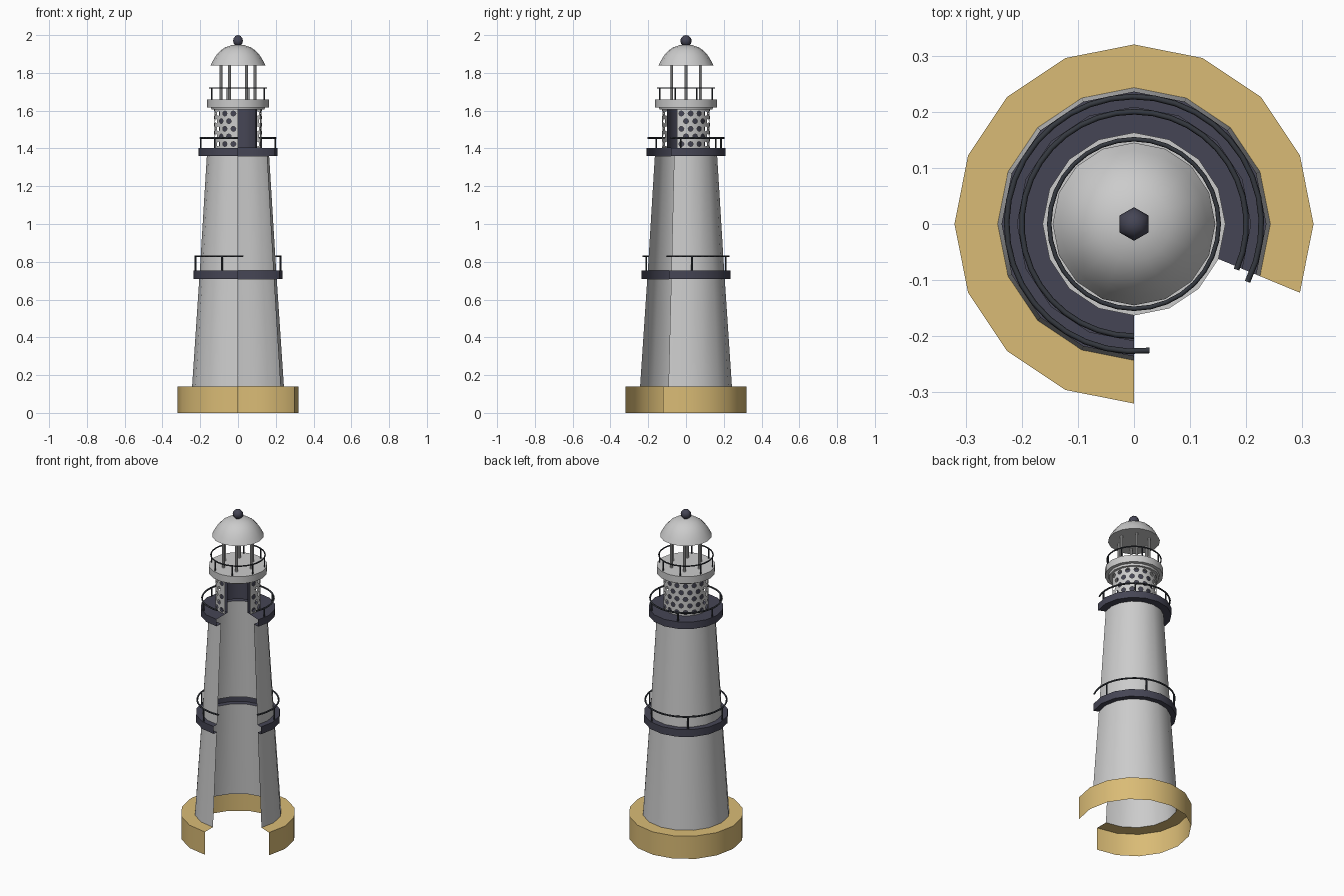
import bpy, bmesh, math

if "Cube" in bpy.data.objects:
    bpy.data.objects.remove(bpy.data.objects["Cube"])

SEG = 16                       # sides of a full turn
STEP = 2 * math.pi / SEG
START = -STEP                  # the wall opening lies between -90 and -22.5 degrees
CUT = 13                       # sides present around the opening


def material(name, rgb):
    m = bpy.data.materials.new(name)
    m.diffuse_color = (*rgb, 1)
    m.use_nodes = True
    m.node_tree.nodes["Principled BSDF"].inputs["Base Color"].default_value = m.diffuse_color
    return m


SAND = material("sand", (0.70, 0.50, 0.18))
DARK = material("slate", (0.06, 0.06, 0.09))
RAIL = material("rail", (0.035, 0.04, 0.05))


def polar(r, a, z):
    return (r * math.cos(a), r * math.sin(a), z)


def finish(bm, name, mat=None):
    bmesh.ops.remove_doubles(bm, verts=bm.verts, dist=1e-5)
    me = bpy.data.meshes.new(name)
    bm.to_mesh(me)
    bm.free()
    ob = bpy.data.objects.new(name, me)
    bpy.context.collection.objects.link(ob)
    if mat:
        me.materials.append(mat)
    bpy.ops.object.select_all(action='DESELECT')
    ob.select_set(True)
    bpy.context.view_layer.objects.active = ob
    bpy.ops.object.shade_smooth_by_angle(angle=math.radians(30))
    return ob


def lathe(name, profile, mat=None, sides=SEG, count=None):
    """Turn a bottom-to-top (radius, z) profile; count < sides leaves an opening."""
    count = count or sides
    bm = bmesh.new()
    step = 2 * math.pi / sides
    rows = [[bm.verts.new(polar(r, START + i * step, z)) for r, z in profile]
            for i in range(count + 1)]
    for a, b in zip(rows, rows[1:]):
        for j in range(len(profile) - 1):
            bm.faces.new((a[j], b[j], b[j + 1], a[j + 1]))
    bmesh.ops.dissolve_degenerate(bm, dist=1e-6, edges=bm.edges)
    return finish(bm, name, mat)


def post(name, r, deg, z0, z1, radius, mat=None, sides=6):
    x, y, _ = polar(r, math.radians(deg), 0)
    bpy.ops.mesh.primitive_cylinder_add(vertices=sides, radius=radius, depth=z1 - z0,
                                        location=(x, y, (z0 + z1) / 2))
    ob = bpy.context.object
    ob.name = name
    if mat:
        ob.data.materials.append(mat)
    bpy.ops.object.shade_smooth_by_angle(angle=math.radians(30))


def rail(name, r, z, a0, a1, radius, closed=False):
    cu = bpy.data.curves.new(name, 'CURVE')
    cu.dimensions = '3D'
    cu.bevel_depth, cu.bevel_resolution = radius, 1
    cu.use_fill_caps = not closed
    n = 32
    sp = cu.splines.new('POLY')
    sp.points.add(n - 1)
    for i in range(n):
        t = i / (n if closed else n - 1)
        sp.points[i].co = (*polar(r, math.radians(a0 + (a1 - a0) * t), z), 1)
    sp.use_cyclic_u = closed
    cu.materials.append(RAIL)
    bpy.context.collection.objects.link(bpy.data.objects.new(name, cu))


# base and tapered tower shell
lathe("base", [(0.32, 0), (0.32, 0.14), (0.243, 0.14)], SAND, count=CUT)
lathe("tower_lower", [(0.243, 0.14), (0.205, 0.71)], count=CUT)
lathe("tower_upper", [(0.202, 0.755), (0.165, 1.36)], count=CUT)

# gallery ledges and the dark inner wall of the watch room
lathe("middle_gallery", [(0.205, 0.71), (0.236, 0.71), (0.236, 0.755), (0.202, 0.755)],
      DARK, count=CUT)
lathe("upper_gallery", [(0.165, 1.36), (0.209, 1.36), (0.209, 1.403), (0.10, 1.403),
                        (0.10, 1.605)], DARK, count=CUT)

# gallery railings
rail("middle_rail", 0.227, 0.83, -27, 277, 0.005)
for k in range(5):
    post("middle_rail_post", 0.227, 8 + 60 * k, 0.755, 0.83, 0.005, RAIL)
rail("upper_rail", 0.20, 1.455, -24, 270, 0.005)
for k in range(5):
    post("upper_rail_post", 0.20, -8 + 60 * k, 1.403, 1.455, 0.005, RAIL)


# perforated screen: a staggered grid of cells, each with an octagonal hole
def perforated_screen(r, z0, z1, rows):
    bm = bmesh.new()
    h = (z1 - z0) / rows
    hole = 0.0135
    # cell outline points matching the eight hole corners
    ring = [(1, 0), (1, 1), (0, 1), (-1, 1), (-1, 0), (-1, -1), (0, -1), (1, -1)]

    def vert(u, z):
        return bm.verts.new(polar(r, START + u * STEP, z))

    for row in range(rows):
        zc = z0 + (row + 0.5) * h
        shift = 0.5 * (row % 2)
        for c in range(CUT - row % 2):
            uc = c + 0.5 + shift
            outer = [vert(uc + 0.5 * x, zc + 0.5 * h * y) for x, y in ring]
            inner = [vert(uc + hole / (r * STEP) * math.cos(k * math.pi / 4),
                          zc + hole * math.sin(k * math.pi / 4)) for k in range(8)]
            for k in range(8):
                n = (k + 1) % 8
                bm.faces.new((outer[k], outer[n], inner[n], inner[k]))
        if row % 2:             # half cells at the ends of shifted rows
            for u in (0, CUT - 0.5):
                bm.faces.new([vert(u + a * 0.5, zc + b * h) for a, b in
                              ((0, -0.5), (1, -0.5), (1, 0.5), (0, 0.5))])
    return finish(bm, "perforated_screen")


perforated_screen(0.126, 1.403, 1.605, 5)

# lantern platform with its rail
lathe("lantern_platform", [(0, 1.605), (0.14, 1.605), (0.143, 1.617), (0.163, 1.617),
                           (0.163, 1.66), (0, 1.66)])
rail("lantern_rail", 0.151, 1.72, 0, 360, 0.004, closed=True)
for k in range(8):
    post("lantern_rail_post", 0.151, 22.5 + 45 * k, 1.66, 1.72, 0.004, RAIL)

# lantern columns
for k in range(6):
    post("lantern_column", 0.09, 60 * k, 1.66, 1.85, 0.008, sides=8)

# dome roof and finial
lathe("dome", [(0, 1.843), (0.145, 1.84), (0.131, 1.868), (0.114, 1.895), (0.092, 1.919),
               (0.066, 1.936), (0.036, 1.946), (0, 1.95)])
bpy.ops.mesh.primitive_uv_sphere_add(segments=6, ring_count=6, radius=0.03,
                                     location=(0, 0, 1.97))
bpy.context.object.name = "finial"
bpy.context.object.data.materials.append(DARK)
bpy.ops.object.shade_smooth_by_angle(angle=math.radians(65))
